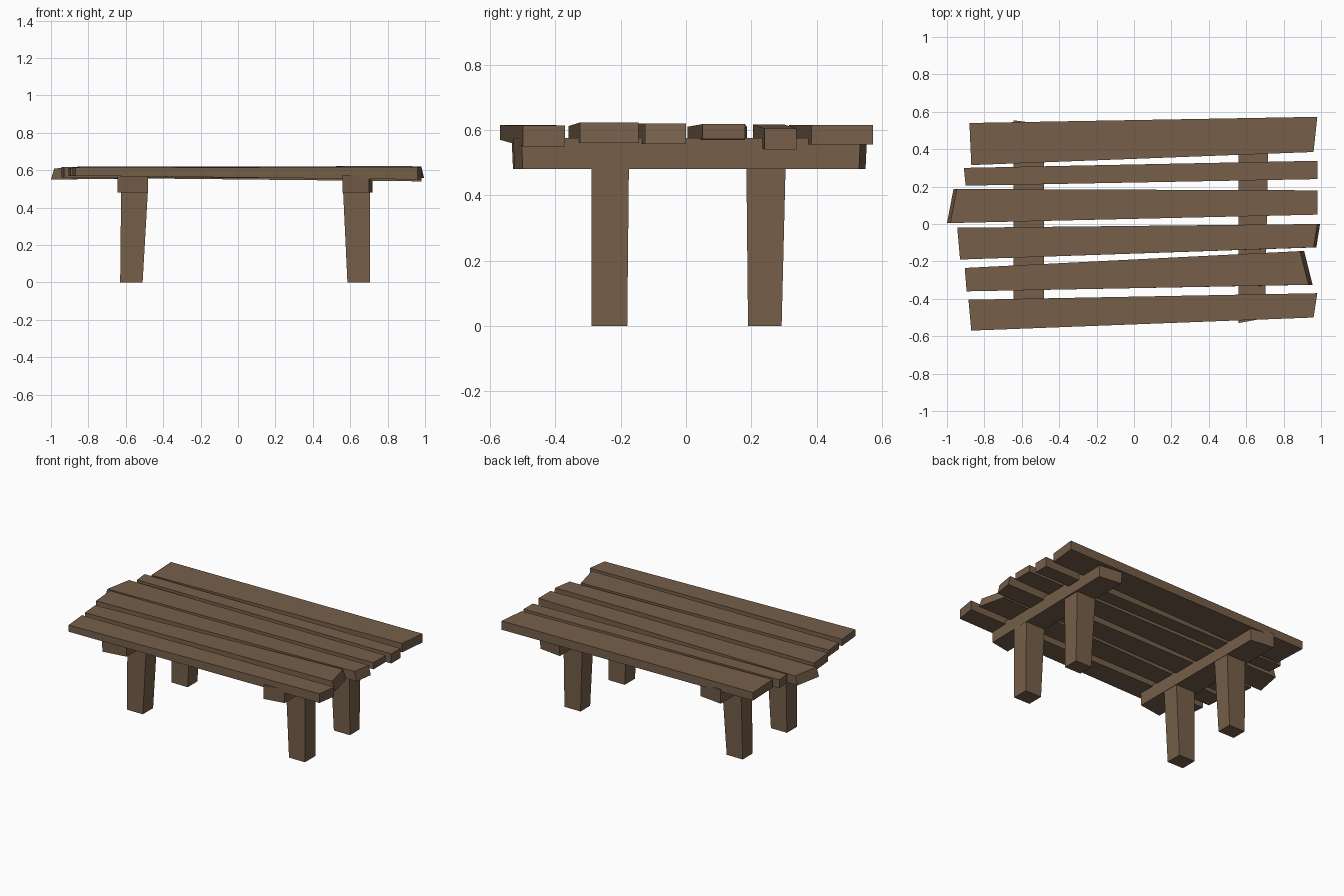
import bpy

if "Cube" in bpy.data.objects:
    bpy.data.objects.remove(bpy.data.objects["Cube"])

wood = bpy.data.materials.new("brown wood")
wood.diffuse_color = (0.18, 0.114, 0.068, 1)
wood.use_nodes = True
wood.node_tree.nodes["Principled BSDF"].inputs["Base Color"].default_value = wood.diffuse_color


def block(name, bottom, top):
    """Six-sided block from two rings of four corners (left-front, right-front, right-back, left-back)."""
    faces = [(3, 2, 1, 0), (4, 5, 6, 7)]
    faces += [(i, (i + 1) % 4, (i + 1) % 4 + 4, i + 4) for i in range(4)]
    me = bpy.data.meshes.new(name)
    me.from_pydata(bottom + top, [], faces)
    me.materials.append(wood)
    ob = bpy.data.objects.new(name, me)
    bpy.context.collection.objects.link(ob)
    return ob


# Planks: outline (lf, rf, rb, lb), z bottom/top at left, z bottom/top at right,
# top-edge shift in x at left and right ends (slanted saw cuts)
planks = [
    ([(-.87, -.57), (.96, -.50), (.98, -.37), (-.885, -.405)], (.57, .615), (.55, .613), 0, 0),
    ([(-.895, -.36), (.955, -.325), (.91, -.145), (-.905, -.235)], (.57, .612), (.56, .623), 0, -.022),
    ([(-.93, -.19), (.975, -.125), (.995, 0), (-.945, -.02)], (.56, .618), (.557, .62), 0, -.015),
    ([(-1.0, .005), (.98, .05), (.98, .18), (-.965, .187)], (.55, .61), (.573, .618), .018, 0),
    ([(-.90, .205), (.98, .24), (.98, .338), (-.91, .30)], (.56, .617), (.54, .605), 0, 0),
    ([(-.87, .315), (.96, .385), (.98, .573), (-.88, .54)], (.56, .615), (.555, .615), 0, 0),
]
for n, (outline, zl, zr, sl, sr) in enumerate(planks, 1):
    rings = [[], []]
    for x, y in outline:
        z, s = (zl, sl) if x < 0 else (zr, sr)
        rings[0].append((x, y, z[0]))
        rings[1].append((x + s, y, z[1]))
    block(f"top_plank_{n}", *rings)

# Cross beams under the planks, with skewed ends
beams = {
    "left_beam": [(-.645, -.53), (-.48, -.505), (-.48, .53), (-.645, .55)],
    "right_beam": [(.56, -.525), (.70, -.50), (.72, .53), (.56, .55)],
}
for name, pts in beams.items():
    block(name, [(x, y, .48) for x, y in pts],
          [(x, y * 1.008, .575) for x, y in pts])


# Legs, wider at the top on the inner side
def leg(name, xb, xt, yb, yt):
    def ring(x, y, z):
        return [(x[0], y[0], z), (x[1], y[0], z), (x[1], y[1], z), (x[0], y[1], z)]
    block(name, ring(xb, yb, 0), ring(xt, yt, .485))


sides = {"left": ((-.63, -.51), (-.625, -.482)),
         "right": ((.585, .705), (.562, .705))}
ends = {"front": ((-.29, -.18), (-.29, -.175)),
        "back": ((.19, .293), (.185, .305))}
for sn, (xb, xt) in sides.items():
    for en, (yb, yt) in ends.items():
        leg(f"{en}_{sn}_leg", xb, xt, yb, yt)
